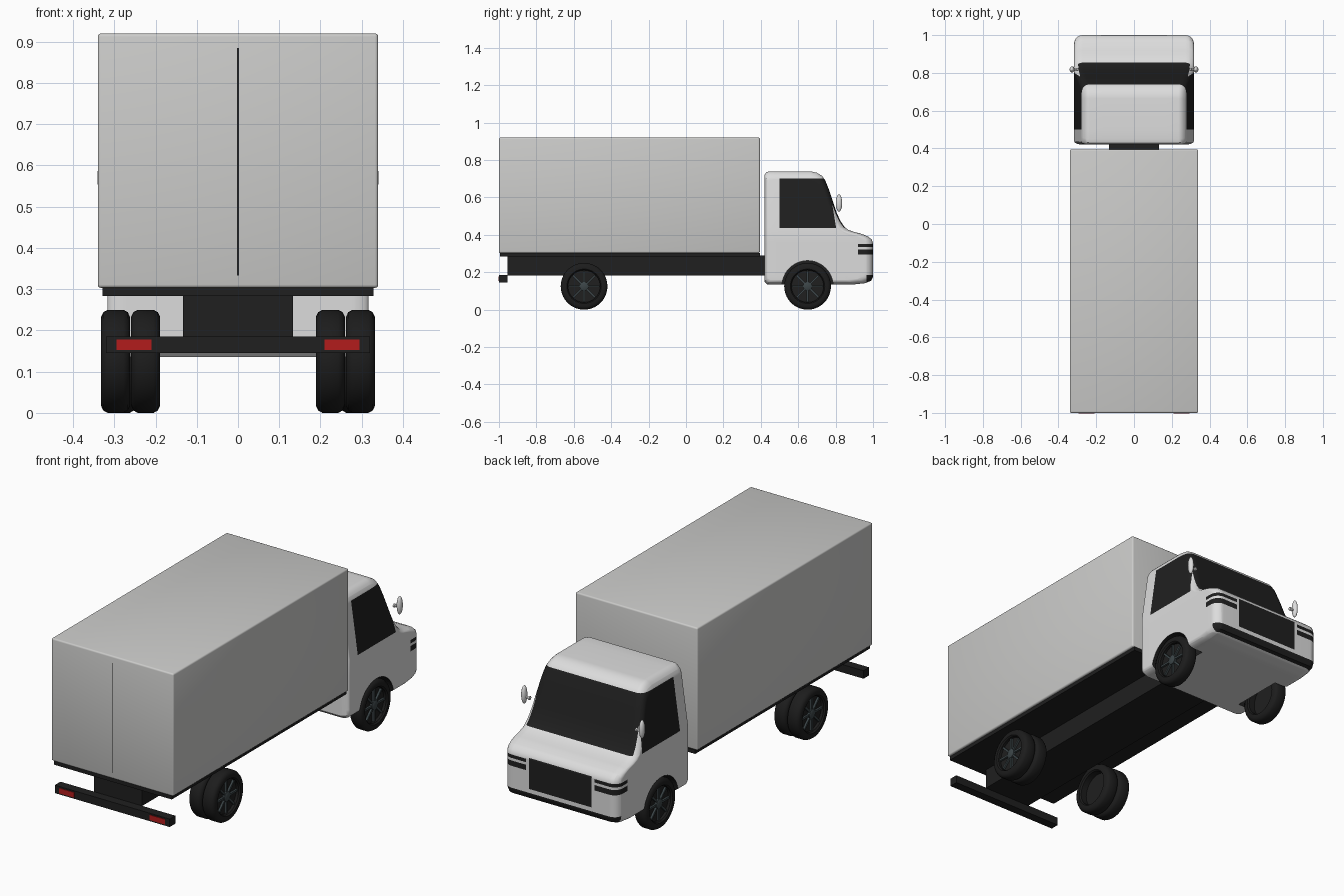
import bpy, bmesh
from math import sin, cos, pi, radians
from mathutils import Vector, Matrix

cube = bpy.data.objects.get("Cube")
if cube:
    bpy.data.objects.remove(cube, do_unlink=True)


def material(name, r, g, b):
    m = bpy.data.materials.new(name)
    m.use_nodes = True
    m.diffuse_color = (r, g, b, 1)
    bsdf = next(n for n in m.node_tree.nodes if n.type == 'BSDF_PRINCIPLED')
    bsdf.inputs['Base Color'].default_value = (r, g, b, 1)
    bsdf.inputs['Roughness'].default_value = 0.6
    return m


BOX_GREY = material("cargo grey", .6, .6, .59)
CAB_WHITE = material("cab white", .72, .72, .72)
BLACK = material("trim black", .014, .014, .014)
RUBBER = material("tyre black", .012, .012, .012)
SPOKE = material("spoke grey", .045, .06, .065)
RED = material("lamp red", .45, .012, .012)


def finish(name, bm, mats, smooth=True):
    bmesh.ops.recalc_face_normals(bm, faces=bm.faces)
    mesh = bpy.data.meshes.new(name)
    bm.to_mesh(mesh)
    bm.free()
    ob = bpy.data.objects.new(name, mesh)
    bpy.context.collection.objects.link(ob)
    for m in mats:
        mesh.materials.append(m)
    if smooth:
        bpy.ops.object.select_all(action='DESELECT')
        ob.select_set(True)
        bpy.context.view_layer.objects.active = ob
        bpy.ops.object.shade_smooth_by_angle(angle=radians(35))
    return ob


def add_box(bm, lo, hi):
    lo, hi = Vector(lo), Vector(hi)
    size = hi - lo
    mat = Matrix.Translation((lo + hi) / 2) @ Matrix.Diagonal((*size, 1))
    return bmesh.ops.create_cube(bm, size=1, matrix=mat)['verts']


def box(name, lo, hi, mat, bevel=0):
    bm = bmesh.new()
    add_box(bm, lo, hi)
    if bevel:
        bmesh.ops.bevel(bm, geom=bm.edges[:], offset=bevel, segments=3,
                        profile=.5, affect='EDGES')
    return finish(name, bm, [mat], bevel > 0)


def lathe(bm, points, closed, seg=40):
    """Revolve (x, radius) points about the x axis."""
    rings = [[bm.verts.new((x, r * cos(2 * pi * i / seg), r * sin(2 * pi * i / seg)))
              for i in range(seg)] for x, r in points]
    for k in range(len(rings) if closed else len(rings) - 1):
        a, b = rings[k], rings[(k + 1) % len(rings)]
        for i in range(seg):
            j = (i + 1) % seg
            bm.faces.new((a[i], a[j], b[j], b[i]))
    if not closed:
        bm.faces.new(rings[0])
        bm.faces.new(rings[-1])


# Cargo body, door seam and chassis
box("cargo_box", (-.34, -1, .303), (.34, .395, .92), BOX_GREY, .008)
box("door_seam", (-.002, -1.001, .333), (.002, -.996, .885), BLACK)
box("floor_plate", (-.328, -.995, .284), (.328, .395, .304), BLACK)
box("chassis_beam", (-.133, -.955, .183), (.133, .43, .29), BLACK)
box("rear_bumper", (-.32, -1, .145), (.32, -.955, .185), BLACK)
for side, s in (("left", 1), ("right", -1)):
    x0, x1 = sorted((s * .21, s * .295))
    box(side + "_tail_lamp", (x0, -1.003, .152), (x1, -.998, .178), RED)

# Cab: side profile lofted across x with rounded flanks
PROFILE = [(.435, .135), (.9, .135), (.96, .142), (.99, .155), (1, .175),
           (1, .355), (.993, .375), (.975, .39), (.94, .405), (.895, .417),
           (.865, .428), (.845, .445), (.825, .475), (.805, .52), (.785, .58),
           (.765, .64), (.745, .69), (.728, .715), (.7, .732), (.665, .74),
           (.45, .74), (.43, .735), (.42, .72), (.42, .15)]
W, R, STEPS = .317, .045, 6
centre_y, centre_z = .55, .35
half = []
for k in range(STEPS + 1):
    t = pi / 2 * k / STEPS
    half.append((W - R + R * sin(t), R * (1 - cos(t))))
sections = [(-x, d) for x, d in reversed(half)] + half
bm = bmesh.new()
rings = []
for x, d in sections:
    ring = []
    for y, z in PROFILE:
        fy = 1 - d / (.45 if y > centre_y else .3)
        fz = 1 - d / .39
        ring.append(bm.verts.new((x, centre_y + (y - centre_y) * fy,
                                  centre_z + (z - centre_z) * fz)))
    rings.append(ring)
n = len(PROFILE)
for a, b in zip(rings, rings[1:]):
    for i in range(n):
        bm.faces.new((a[i], a[(i + 1) % n], b[(i + 1) % n], b[i]))
bm.faces.new(rings[0])
bm.faces.new(rings[-1])
bmesh.ops.recalc_face_normals(bm, faces=bm.faces)


def cut(co, no):
    bmesh.ops.bisect_plane(bm, geom=bm.verts[:] + bm.edges[:] + bm.faces[:],
                           dist=1e-5, plane_co=co, plane_no=no)


# Cut lines for glass, grille, lamp stripes and bumper
for z in (.148, .185, .205, .295, .322, .335, .352, .36, .437, .7):
    cut((0, 0, z), (0, 0, 1))
for y in (.5, .92, .965):
    cut((0, y, 0), (0, 1, 0))
PILLAR_Y, PILLAR_SLOPE = .803, -.17
cut((0, PILLAR_Y, .437), (0, 1, -PILLAR_SLOPE))
GLASS_X, GLASS_SLOPE = .296, .05
for s in (1, -1):
    cut((s * .175, 0, 0), (1, 0, 0))
    cut((s * .19, 0, 0), (1, 0, 0))
    cut((s * GLASS_X, 0, .437), (s, 0, -GLASS_SLOPE))


def cab_is_black(face):
    c, no = face.calc_center_median(), face.normal
    x, y, z = abs(c.x), c.y, c.z
    if .437 < z < .7:
        pillar = PILLAR_Y + PILLAR_SLOPE * (z - .437)
        side = x > .27 and .5 < y < pillar and abs(no.x) > .15
        front = no.y > .2 and y > .6 and x < GLASS_X + GLASS_SLOPE * (z - .437)
        return side or front
    if y > .95 and no.y > .5 and x < .175 and .205 < z < .36:
        return True
    if y > .92 and x > .19 and (.295 < z < .322 or .335 < z < .352):
        return True
    return y > .965 and .148 < z < .185


for f in bm.faces:
    f.material_index = int(cab_is_black(f))
for v in bm.verts:      # flanks lean in above the waistline
    v.co.x *= 1 - .45 * max(0, v.co.z - .437)
cab = finish("cab", bm, [CAB_WHITE, BLACK])

# Wheel arches
AXLE_Z, FRONT_Y, REAR_Y = .125, .65, -.545
for s in (1, -1):
    bm = bmesh.new()
    lathe(bm, [(s * .23, .137), (s * .4, .137)], False, 48)
    bmesh.ops.translate(bm, verts=bm.verts, vec=(0, FRONT_Y, AXLE_Z))
    cutter = finish("arch_cutter", bm, [BLACK], False)
    cutter.hide_render = True
    mod = cab.modifiers.new("arch", 'BOOLEAN')
    mod.operation, mod.solver, mod.object = 'DIFFERENCE', 'EXACT', cutter
    mod.material_mode = 'TRANSFER'
    bpy.context.view_layer.objects.active = cab
    bpy.ops.object.modifier_apply(modifier=mod.name)
    bpy.data.objects.remove(cutter, do_unlink=True)
cab.modifiers.new("weighted", 'WEIGHTED_NORMAL').keep_sharp = True


# Wheels
def wheel(name, s, x, y, rim):
    w = .035
    place = Vector((s * x, y, AXLE_Z))
    bm = bmesh.new()
    lip = [(w * .8, .086), (w, .092), (w, .108), (w * .85, .119), (w * .55, .125)]
    lathe(bm, lip + [(-a, r) for a, r in reversed(lip)], True)
    bmesh.ops.translate(bm, verts=bm.verts, vec=place)
    finish(name + "_tyre", bm, [RUBBER])
    bm = bmesh.new()
    lathe(bm, [(s * .004, .088), (s * .014, .088)], False)
    bmesh.ops.translate(bm, verts=bm.verts, vec=place)
    finish(name + "_disc", bm, [BLACK])
    if not rim:
        return
    bm = bmesh.new()
    lathe(bm, [(s * .01, .024), (s * .026, .024), (s * .03, .016)], False, 24)
    for i in range(8):
        verts = add_box(bm, (-.006, -.005, .018), (.006, .005, .083))
        bmesh.ops.translate(bm, verts=verts, vec=(s * .018, 0, 0))
        bmesh.ops.rotate(bm, verts=verts, matrix=Matrix.Rotation(i * pi / 4, 3, 'X'))
    bmesh.ops.translate(bm, verts=bm.verts, vec=place)
    finish(name + "_spokes", bm, [SPOKE])


for side, s in (("left", 1), ("right", -1)):
    wheel(side + "_front_wheel", s, .282, FRONT_Y, True)
    wheel(side + "_rear_outer_wheel", s, .297, REAR_Y, True)
    wheel(side + "_rear_inner_wheel", s, .224, REAR_Y, False)

    # Door mirror on a short stalk
    bm = bmesh.new()
    bmesh.ops.create_uvsphere(bm, u_segments=20, v_segments=12, radius=1,
                              matrix=Matrix.Translation((s * .328, .818, .57))
                              @ Matrix.Diagonal((.013, .017, .046, 1)))
    finish(side + "_mirror", bm, [CAB_WHITE])
    bm = bmesh.new()
    lathe(bm, [(s * .295, .009), (s * .303, .009), (s * .306, .005), (s * .325, .005)],
          False, 12)
    bmesh.ops.translate(bm, verts=bm.verts, vec=(0, .818, .56))
    finish(side + "_mirror_stalk", bm, [CAB_WHITE])
